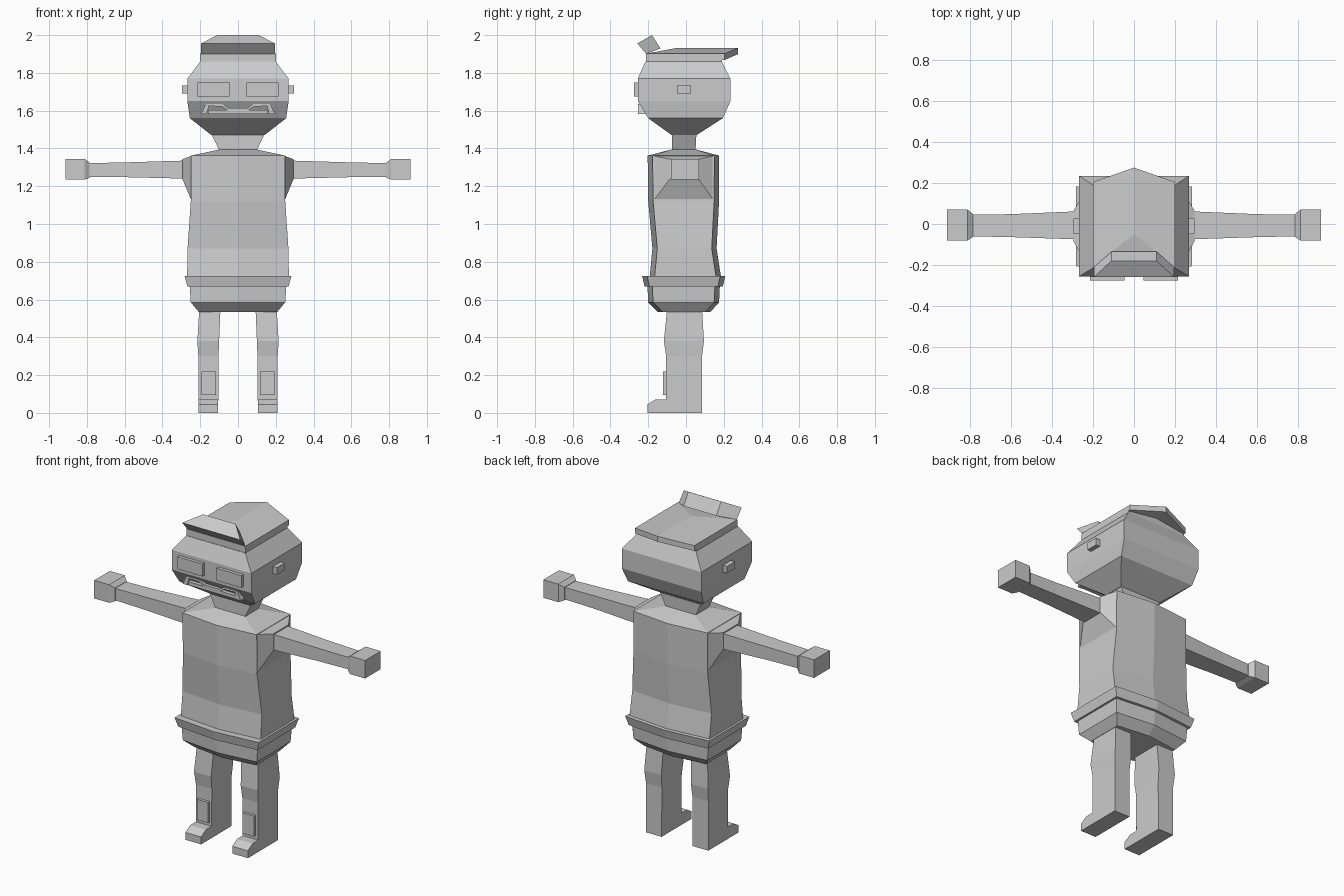
import bpy
import bmesh

# Remove the default object
default_cube = bpy.data.objects.get("Cube")
if default_cube:
    bpy.data.objects.remove(default_cube, do_unlink=True)

# Single plain colour
grey = bpy.data.materials.new("plain_grey")
grey.use_nodes = True
grey_value = (0.6, 0.6, 0.6, 1)
grey.diffuse_color = grey_value
for node in grey.node_tree.nodes:
    if node.type == "BSDF_PRINCIPLED":
        node.inputs["Base Color"].default_value = grey_value


def loft(name, rings):
    """Skin a row of equal-sided rings and close both ends, flat shaded."""
    bm = bmesh.new()
    rows = [[bm.verts.new(point) for point in ring] for ring in rings]
    count = len(rows[0])
    for lower, upper in zip(rows, rows[1:]):
        for i in range(count):
            j = (i + 1) % count
            bm.faces.new((lower[i], lower[j], upper[j], upper[i]))
    bm.faces.new(rows[0][::-1])
    bm.faces.new(rows[-1])
    bmesh.ops.recalc_face_normals(bm, faces=bm.faces[:])
    mesh = bpy.data.meshes.new(name)
    bm.to_mesh(mesh)
    bm.free()
    mesh.materials.append(grey)
    part = bpy.data.objects.new(name, mesh)
    bpy.context.collection.objects.link(part)
    return part


def level(z, left, right, front, back):
    """Rectangular ring lying flat at height z."""
    return [(left, front, z), (right, front, z), (right, back, z), (left, back, z)]


def bulged(z, half, front, back, bulge=0.026):
    """Six-sided ring whose front and back swell out at the middle."""
    return [(-half, front + bulge, z), (0, front, z), (half, front + bulge, z),
            (half, back - bulge, z), (0, back, z), (-half, back - bulge, z)]


def upright(x, front, back, low, high):
    """Rectangular ring standing across the arm at x."""
    return [(x, front, low), (x, back, low), (x, back, high), (x, front, high)]


def box(name, left, right, front, back, low, high):
    return loft(name, [level(z, left, right, front, back) for z in (low, high)])


def panel(name, outline, front, back):
    """Upright plate cut to an outline of x and z pairs."""
    return loft(name, [[(x, y, z) for x, z in outline] for y in (front, back)])


# Head and neck
loft("head", [level(z, -half, half, front, back) for z, half, front, back in (
    (1.47, 0.14, -0.075, 0.055), (1.56, 0.255, -0.2, 0.195),
    (1.65, 0.268, -0.255, 0.235), (1.77, 0.268, -0.255, 0.235),
    (1.86, 0.2, -0.215, 0.19))])
loft("neck", [level(1.38, -0.095, 0.095, -0.075, 0.05),
              level(1.475, -0.14, 0.14, -0.075, 0.055)])

# Torso, belt and hips
loft("torso", [bulged(*row) for row in (
    (0.69, 0.27, -0.195, 0.19), (0.87, 0.267, -0.178, 0.162),
    (1.12, 0.25, -0.2, 0.175), (1.362, 0.25, -0.203, 0.176),
    (1.395, 0.095, -0.075, 0.05, 0))])
loft("belt", [bulged(*row) for row in (
    (0.67, 0.268, -0.22, 0.195), (0.725, 0.283, -0.232, 0.208))])
loft("hips", [bulged(*row) for row in (
    (0.535, 0.208, -0.15, 0.13), (0.585, 0.25, -0.2, 0.175),
    (0.69, 0.257, -0.205, 0.18))])

# Mouth
box("mouth_bar", -0.16, 0.16, -0.25, -0.2, 1.582, 1.603)
panel("upper_lip", [(-0.17, 1.625), (-0.165, 1.635), (-0.08, 1.635), (-0.05, 1.614),
                    (0.05, 1.614), (0.08, 1.635), (0.165, 1.635), (0.17, 1.625),
                    (0.085, 1.622), (0.055, 1.603), (-0.055, 1.603), (-0.085, 1.622)],
      -0.253, -0.22)

# Flat cap: band, ridged crown with a pointed back, and raised front flap
box("cap_band", -0.2, 0.2, -0.212, 0.19, 1.85, 1.9)
crown_top = [(-0.2, -0.21, 1.902), (0.2, -0.21, 1.902), (0.2, 0.205, 1.902),
             (0, 0.275, 1.932), (-0.2, 0.205, 1.902)]
crown = loft("cap_crown", [[(x, y, z - 0.033) for x, y, z in crown_top], crown_top])
bm = bmesh.new()
bm.from_mesh(crown.data)
# fold the top and underside along a ridge from the back point
for end in [v for v in bm.verts if abs(v.co.x) < 0.001]:
    face = max(end.link_faces, key=lambda f: len(f.verts))
    bmesh.ops.poke(bm, faces=[face])
for v in bm.verts:
    if abs(v.co.x) < 0.001 and v.co.y < 0.2:
        v.co.y = -0.05
        v.co.z = 1.932 if v.co.z > 1.89 else 1.89
bm.to_mesh(crown.data)
bm.free()
loft("cap_flap", [
    [(-0.195, -0.21, 1.9), (0.195, -0.21, 1.9),
     (0.195, -0.258, 1.956), (-0.195, -0.258, 1.956)],
    [(-0.11, -0.135, 1.93), (0.11, -0.135, 1.93),
     (0.11, -0.18, 2.0), (-0.11, -0.18, 2.0)]])

# Paired parts
for prefix, s in (("left", 1), ("right", -1)):
    box(prefix + "_eye", s * 0.046, s * 0.215, -0.275, -0.25, 1.675, 1.75)
    box(prefix + "_ear", s * 0.25, s * 0.296, -0.048, 0.027, 1.69, 1.733)
    panel(prefix + "_mouth_corner",
          [(s * x, z) for x, z in ((0.165, 1.582), (0.195, 1.582),
                                   (0.172, 1.635), (0.155, 1.622))], -0.253, -0.21)

    # Shoulder, arm and hand
    loft(prefix + "_shoulder", [upright(s * 0.245, -0.175, 0.15, 1.12, 1.361),
                                upright(s * 0.295, -0.085, 0.065, 1.24, 1.343)])
    loft(prefix + "_arm", [upright(s * x, *size) for x, *size in (
        (0.27, -0.075, 0.062, 1.24, 1.336), (0.6, -0.064, 0.048, 1.248, 1.326),
        (0.8, -0.06, 0.045, 1.25, 1.322))])
    loft(prefix + "_hand", [upright(s * x, *size) for x, *size in (
        (0.785, -0.063, 0.048, 1.245, 1.325), (0.812, -0.08, 0.07, 1.235, 1.345),
        (0.913, -0.08, 0.07, 1.235, 1.345))])

    # Leg, foot and shin plate
    loft(prefix + "_leg", [level(z, s * inner, s * outer, front, back)
                           for z, inner, outer, front, back in (
        (0, 0.105, 0.21, -0.105, 0.085), (0.3, 0.103, 0.21, -0.105, 0.085),
        (0.38, 0.1, 0.215, -0.117, 0.095), (0.55, 0.093, 0.205, -0.1, 0.085))])
    foot_side = ((-0.1, 0), (-0.205, 0), (-0.205, 0.045), (-0.16, 0.072), (-0.1, 0.072))
    loft(prefix + "_foot", [[(s * x, y, z) for y, z in foot_side] for x in (0.105, 0.21)])
    box(prefix + "_shin_plate", s * 0.117, s * 0.192, -0.122, -0.1, 0.095, 0.22)
